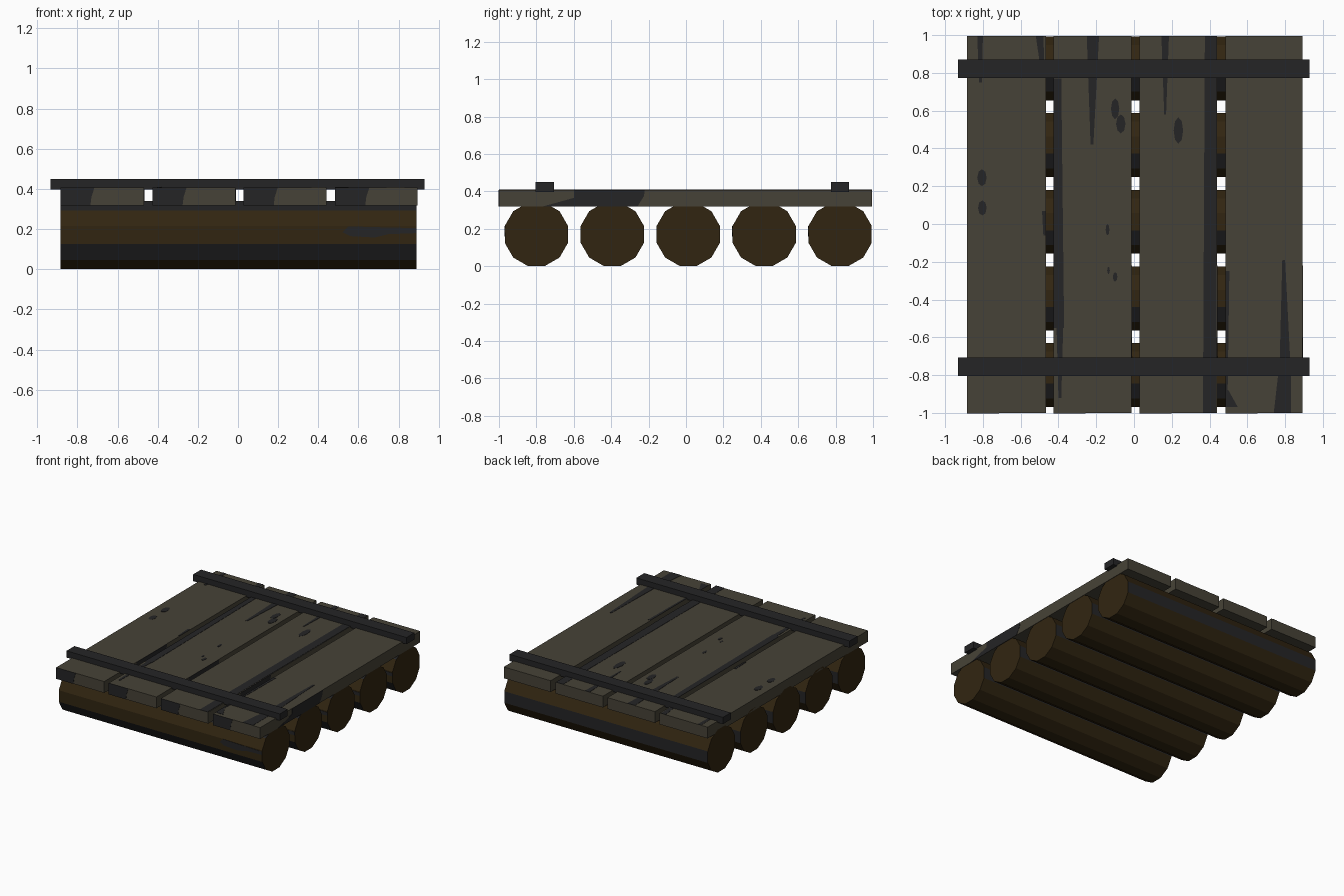
import bpy, bmesh, math
from mathutils import Vector

if "Cube" in bpy.data.objects:
    bpy.data.objects.remove(bpy.data.objects["Cube"])


def material(name, rgb):
    m = bpy.data.materials.new(name)
    m.diffuse_color = (*rgb, 1)
    m.use_nodes = True
    m.node_tree.nodes["Principled BSDF"].inputs["Base Color"].default_value = m.diffuse_color
    return m


PLANK = material("weathered plank", (0.062, 0.055, 0.038))
LOG = material("brown bark", (0.031, 0.0185, 0.0055))
DARK = material("charcoal", (0.018, 0.018, 0.019))


def finish(name, bm, *mats):
    bmesh.ops.recalc_face_normals(bm, faces=bm.faces)
    me = bpy.data.meshes.new(name)
    bm.to_mesh(me)
    bm.free()
    for m in mats:
        me.materials.append(m)
    ob = bpy.data.objects.new(name, me)
    bpy.context.collection.objects.link(ob)
    return ob


def box(name, lo, hi, mat):
    bm = bmesh.new()
    bmesh.ops.create_cube(bm, size=1)
    for v in bm.verts:
        v.co = Vector([(a + b) / 2 + c * (b - a) for a, b, c in zip(lo, hi, v.co)])
    return finish(name, bm, mat)


def plate(name, pts, push):
    """Thin painted patch: flat outline extruded by a small push."""
    bm = bmesh.new()
    f = bm.faces.new([bm.verts.new(p) for p in pts])
    r = bmesh.ops.extrude_face_region(bm, geom=[f], use_keep_orig=True)
    for v in r["geom"]:
        if isinstance(v, bmesh.types.BMVert):
            v.co += Vector(push)
    return finish(name, bm, DARK)


# Five 12-sided logs, with dark bark strips on some facets
R, CZ, X0, X1 = 0.175, 0.17, -0.885, 0.89
for i in range(5):
    cy = -0.80 + i * 0.406
    bm = bmesh.new()
    ring = [(cy + R * math.cos(math.radians(15 + 30 * k)),
             CZ + R * math.sin(math.radians(15 + 30 * k))) for k in range(12)]
    a = [bm.verts.new((X0, y, z)) for y, z in ring]
    b = [bm.verts.new((X1, y, z)) for y, z in ring]
    bm.faces.new(a)
    bm.faces.new(b)
    for k in range(12):
        f = bm.faces.new((a[k], a[k - 1], b[k - 1], b[k]))
        # facet k is centred at 30*k degrees from the back
        f.material_index = 1 if k in (0, 4, 7) else 0
    finish(f"log_{i + 1}", bm, LOG, DARK)
    yf = cy - R * math.cos(math.radians(15))
    plate(f"log_stain_{i + 1}",
          [(0.52, yf, 0.185), (0.55, yf, 0.214), (0.68, yf, 0.21), (X1, yf, 0.205),
           (X1, yf, 0.18), (0.75, yf, 0.175), (0.68, yf, 0.158), (0.56, yf, 0.165)],
          (0, -0.002, 0))

# Four deck planks with dark worn ends and sides
ZB, ZT = 0.318, 0.407
planks = [(-0.885, -0.467), (-0.426, -0.012), (0.028, 0.44), (0.484, 0.893)]
for i, (xa, xb) in enumerate(planks):
    box(f"deck_plank_{i + 1}", (xa, -1, ZB), (xb, 0.995, ZT), PLANK)
    plate(f"plank_end_stain_{i + 1}",
          [(xa, -1, ZB), (xa + 0.15, -1, ZB), (xa + 0.155, -1, 0.36),
           (xa + 0.17, -1, ZT), (xa, -1, ZT)], (0, -0.002, 0))
    plate(f"plank_side_stain_{i + 1}",
          [(xb, -0.77, ZB), (xb, -0.26, ZB), (xb, -0.225, 0.375), (xb, -0.22, ZT),
           (xb, -0.6, ZT), (xb, -0.6, 0.365)], (0.002, 0, 0))

# Long stains on the deck top: (x left, x right, y) at both ends of each streak
streaks = [
    (0.375, 0.438, 0.995, 0.365, 0.435, -1),
    (-0.426, -0.385, 0.77, -0.426, -0.37, -0.55),
    (-0.41, -0.375, -0.55, -0.40, -0.385, -0.92),
    (-0.25, -0.185, 0.995, -0.23, -0.215, 0.42),
    (0.145, 0.185, 0.995, 0.16, 0.17, 0.58),
    (0.785, 0.80, -0.19, 0.77, 0.83, -0.78),
    (0.765, 0.83, -0.78, 0.74, 0.83, -1),
    (-0.83, -0.80, 0.995, -0.82, -0.805, 0.75),
    (-0.52, -0.48, 0.995, -0.50, -0.475, 0.86),
    (0.484, 0.505, -0.25, 0.484, 0.495, -0.94),
    (0.484, 0.50, -0.88, 0.484, 0.55, -0.97),
    (-0.487, -0.468, 0.07, -0.48, -0.468, -0.06),
]
for i, (a, b, y, c, d, w) in enumerate(streaks):
    plate(f"deck_streak_{i + 1}", [(a, y, ZT), (b, y, ZT), (d, w, ZT), (c, w, ZT)],
          (0, 0, 0.002))

# Small oval knots: x, y, half width, half length
knots = [(0.235, 0.495, 0.025, 0.07), (-0.10, 0.61, 0.022, 0.055),
         (-0.07, 0.53, 0.025, 0.05), (-0.805, 0.245, 0.025, 0.045),
         (-0.803, 0.085, 0.023, 0.04), (-0.14, -0.03, 0.01, 0.03),
         (-0.10, -0.28, 0.012, 0.025), (-0.135, -0.245, 0.007, 0.02)]
for i, (x, y, rx, ry) in enumerate(knots):
    plate(f"knot_{i + 1}", [(x + rx * math.cos(t * math.pi / 4),
                             y + ry * math.sin(t * math.pi / 4), ZT) for t in range(8)],
          (0, 0, 0.002))

# Two cross battens over the planks
for name, y in (("front_batten", -0.755), ("back_batten", 0.823)):
    box(name, (-0.933, y - 0.049, ZT - 0.01), (0.928, y + 0.049, 0.45), DARK)
